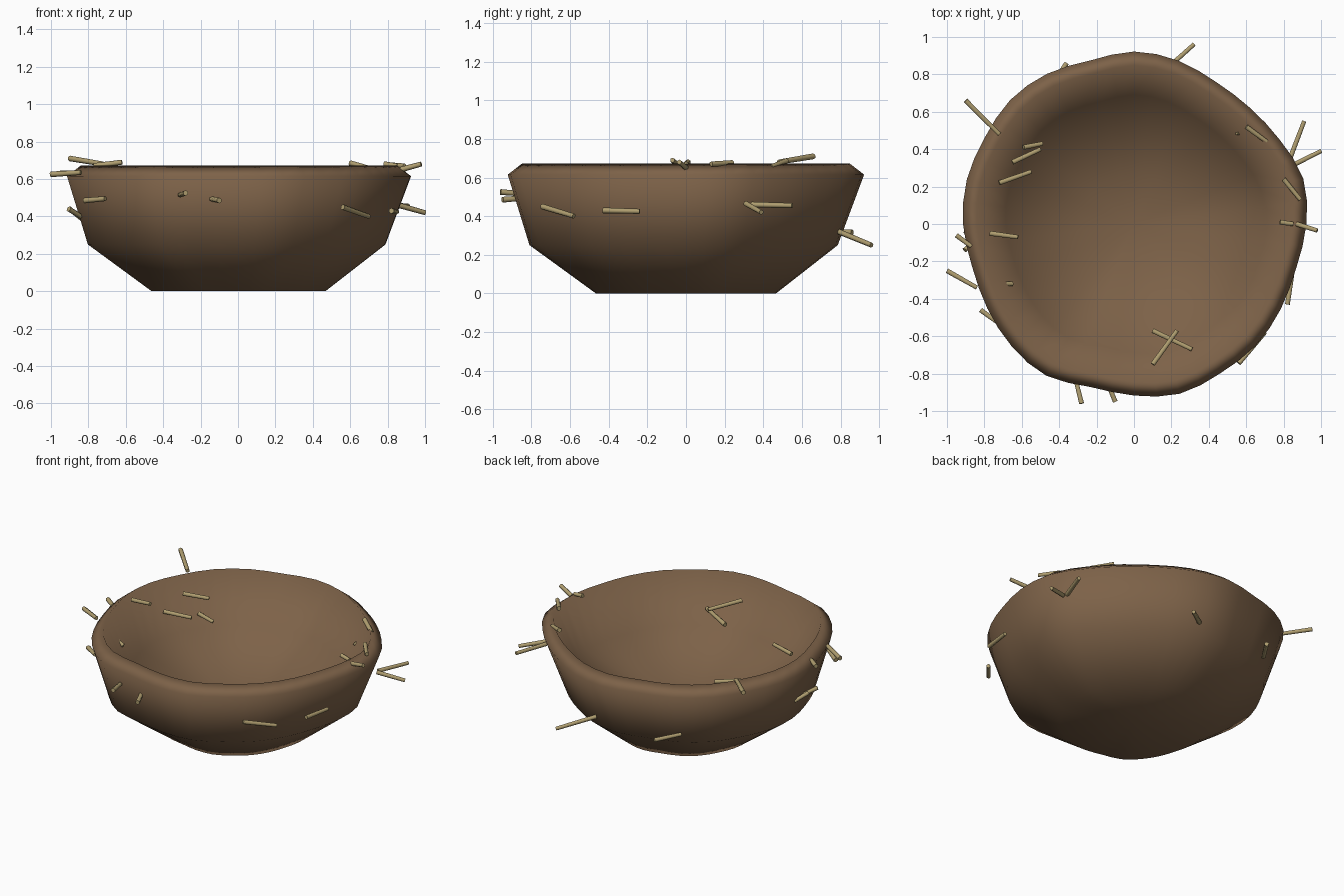
import bpy, bmesh, math
from mathutils import Vector

if "Cube" in bpy.data.objects:
    bpy.data.objects.remove(bpy.data.objects["Cube"])


def material(name, rgb):
    mat = bpy.data.materials.new(name)
    mat.use_nodes = True
    mat.diffuse_color = (*rgb, 1)
    mat.node_tree.nodes["Principled BSDF"].inputs["Base Color"].default_value = (*rgb, 1)
    return mat


mud = material("mud brown", (0.205, 0.122, 0.065))
straw = material("dry straw", (0.43, 0.34, 0.16))


def add_object(name, bm, mat):
    bmesh.ops.recalc_face_normals(bm, faces=bm.faces)
    mesh = bpy.data.meshes.new(name)
    bm.to_mesh(mesh)
    bm.free()
    mesh.materials.append(mat)
    obj = bpy.data.objects.new(name, mesh)
    bpy.context.collection.objects.link(obj)
    return obj


# Uneven outline: radius every 15 degrees, starting at +x
OUTLINE = [.922, .937, .90, .878, .877, .905, .922, .905, .928, .937, .922, .925,
           .914, .895, .905, .925, .937, .902, .917, .94, .922, .92, .907, .899]
SIDES = 2 * len(OUTLINE)


def outline(i):
    # Smooth curve through the listed radii
    before, a, b, after = (OUTLINE[(i // 2 + k) % len(OUTLINE)] for k in (-1, 0, 1, 2))
    return (9 * (a + b) - before - after) / 16 if i % 2 else a


# Bowl cross-section (share of the outline radius, height, sideways shift), outside then inside
PROFILE = [(.505, 0, 0), (.865, .25, -.012), (1, .615, 0), (.92, .672, 0),
           (.75, .36, 0), (.3, .19, 0)]
bm = bmesh.new()
rings = []
for share, z, shift in PROFILE:
    ring = []
    for i in range(SIDES):
        a = math.tau * i / SIDES
        r = share * outline(i)
        ring.append(bm.verts.new((r * math.cos(a) + shift, r * math.sin(a) + shift, z)))
    rings.append(ring)
for low, high in zip(rings, rings[1:]):
    for i in range(SIDES):
        j = (i + 1) % SIDES
        bm.faces.new((low[i], low[j], high[j], high[i]))
for ring, z in ((rings[0], 0), (rings[-1], .16)):
    centre = bm.verts.new((0, 0, z))
    for i in range(SIDES):
        bm.faces.new((ring[i], ring[(i + 1) % SIDES], centre))
for f in bm.faces:
    f.smooth = True
add_object("nest_bowl", bm, mud)

# Straws as start and end points
OUTER = [
    ((.56, -.745, .45), (.70, -.58, .40)), ((.82, -.43, .43), (.85, -.24, .425)),
    ((.83, .34, .46), (.91, .55, .455)), ((.84, .31, .465), (1, .39, .42)),
    ((.13, .79, .32), (.32, .96, .25)), ((-.9, .66, .71), (-.72, .48, .68)),
    ((-.28, -.96, .525), (-.31, -.84, .515)), ((-.10, -.95, .485), (-.15, -.83, .495)),
    ((-1, -.25, .625), (-.84, -.34, .635)), ((.87, 0, .65), (.98, -.035, .68)),
    ((-.82, -.46, .485), (-.71, -.54, .495)), ((-.95, -.06, .63), (-.87, -.12, .63)),
    ((-.905, -.14, .44), (-.84, -.08, .40)), ((-.9, -.05, .44), (-.84, .02, .39)),
    ((-.36, .86, .315), (-.46, .71, .325)),
]
INNER = [
    ((-.72, .22, .50), (-.55, .28, .48)), ((-.65, .33, .60), (-.5, .4, .58)),
    ((-.59, .41, .45), (-.49, .43, .41)), ((-.77, -.05, .67), (-.62, -.07, .69)),
    ((-.69, -.32, .51), (-.65, -.32, .49)), ((-.41, -.65, .46), (-.4, -.69, .41)),
    ((.1, -.57, .44), (.31, -.67, .46)), ((.1, -.75, .54), (.23, -.57, .51)),
    ((.6, .52, .685), (.71, .44, .655)), ((.55, .49, .52), (.6, .48, .49)),
    ((.78, .01, .68), (.85, 0, .67)), ((.8, .24, .675), (.89, .13, .67)),
]


def add_straw(name, start, end):
    start, end = Vector(start), Vector(end)
    along = end - start
    bm = bmesh.new()
    bmesh.ops.create_cone(bm, cap_ends=True, segments=6, radius1=.015,
                          radius2=.013, depth=along.length)
    for f in bm.faces:
        f.smooth = len(f.verts) == 4
    turn = along.to_track_quat('Z', 'Y').to_matrix().to_4x4()
    bm.transform(turn)
    bmesh.ops.translate(bm, verts=bm.verts, vec=(start + end) / 2)
    add_object(name, bm, straw)


for side, straws in (("outer", OUTER), ("inner", INNER)):
    for n, (start, end) in enumerate(straws, 1):
        add_straw(f"{side}_straw_{n}", start, end)
